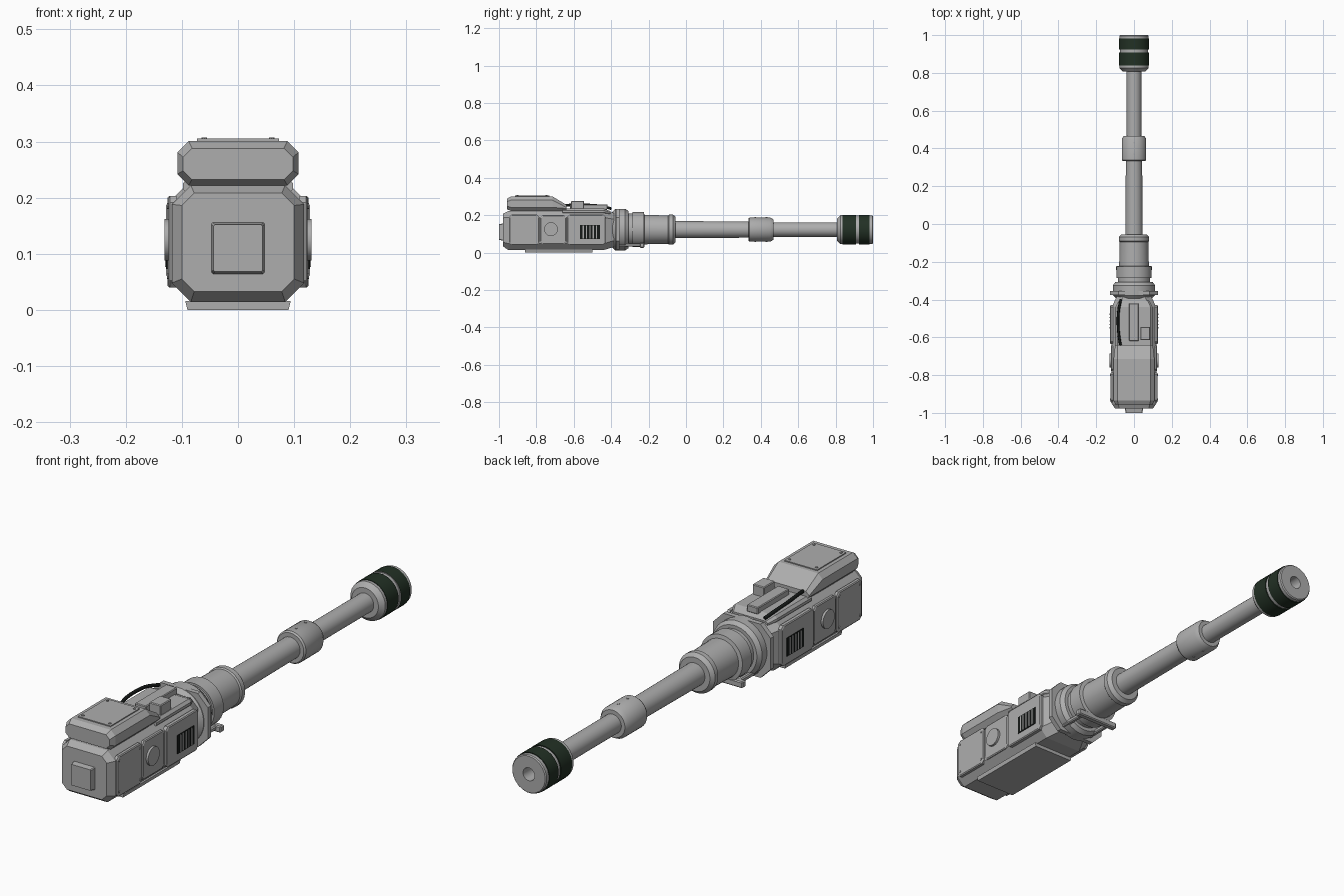
import bpy, bmesh, math
from mathutils import Vector

if "Cube" in bpy.data.objects:
    bpy.data.objects.remove(bpy.data.objects["Cube"])

AXIS_Z = 0.123


def material(name, rgb):
    m = bpy.data.materials.new(name)
    m.diffuse_color = (*rgb, 1)
    m.use_nodes = True
    m.node_tree.nodes["Principled BSDF"].inputs["Base Color"].default_value = m.diffuse_color
    return m


GREY = material("gunmetal grey", (0.42, 0.42, 0.42))
GREEN = material("dark green", (0.016, 0.03, 0.018))
BLACK = material("cable black", (0.008, 0.01, 0.009))


def finish(name, bm, mats=(GREY,), smooth=False):
    bmesh.ops.recalc_face_normals(bm, faces=bm.faces)
    me = bpy.data.meshes.new(name)
    bm.to_mesh(me)
    bm.free()
    ob = bpy.data.objects.new(name, me)
    bpy.context.collection.objects.link(ob)
    for m in mats:
        me.materials.append(m)
    if smooth:
        bpy.ops.object.select_all(action='DESELECT')
        ob.select_set(True)
        bpy.context.view_layer.objects.active = ob
        bpy.ops.object.shade_smooth_by_angle(angle=math.radians(32))
    return ob


def loft(name, rings, mat=GREY):
    """Skin equal-length rings of points and cap both ends."""
    bm = bmesh.new()
    loops = [[bm.verts.new(p) for p in r] for r in rings]
    n = len(loops[0])
    for a, b in zip(loops, loops[1:]):
        for i in range(n):
            j = (i + 1) % n
            bm.faces.new((a[i], a[j], b[j], b[i]))
    bm.faces.new(loops[0])
    bm.faces.new(loops[-1])
    return finish(name, bm, (mat,))


def octagon(y, w, z0, z1, c):
    """Chamfered rectangle in the xz plane."""
    return [(-w + c, y, z0), (w - c, y, z0), (w, y, z0 + c), (w, y, z1 - c),
            (w - c, y, z1), (-w + c, y, z1), (-w, y, z1 - c), (-w, y, z0 + c)]


def side_octagon(x, y0, y1, z0, z1, c):
    """Chamfered rectangle in the yz plane."""
    return [(x, y0 + c, z0), (x, y1 - c, z0), (x, y1, z0 + c), (x, y1, z1 - c),
            (x, y1 - c, z1), (x, y0 + c, z1), (x, y0, z1 - c), (x, y0, z0 + c)]


def box(name, lo, hi, mat=GREY, bevel=0.0):
    lo, hi = Vector(lo), Vector(hi)
    bm = bmesh.new()
    bmesh.ops.create_cube(bm, size=1)
    for v in bm.verts:
        v.co = Vector([(lo[i] + hi[i]) / 2 + v.co[i] * (hi[i] - lo[i]) for i in range(3)])
    if bevel:
        bmesh.ops.bevel(bm, geom=bm.edges[:], offset=bevel, segments=1, affect='EDGES')
    return finish(name, bm, (mat,))


def lathe(name, profile, sides=32, mats=(GREY,), pick=None):
    """Revolve (y, radius) points about the barrel axis."""
    bm = bmesh.new()
    loops = []
    for y, r in profile:
        loops.append([bm.verts.new((r * math.cos(t), y, AXIS_Z + r * math.sin(t)))
                      for t in (2 * math.pi * (i + .5) / sides for i in range(sides))])
    for k, (a, b) in enumerate(zip(loops, loops[1:])):
        for i in range(sides):
            j = (i + 1) % sides
            f = bm.faces.new((a[i], a[j], b[j], b[i]))
            f.material_index = pick(k) if pick else 0
    bm.faces.new(loops[0])
    f = bm.faces.new(loops[-1])
    f.material_index = pick(len(profile)) if pick else 0
    return finish(name, bm, mats, True)


def disc(name, pos, r, depth, axis='z', sides=16):
    bm = bmesh.new()
    bmesh.ops.create_cone(bm, cap_ends=True, segments=sides, radius1=r, radius2=r, depth=depth)
    for v in bm.verts:
        x, y, z = v.co
        v.co = Vector(pos) + (Vector((z, x, y)) if axis == 'x' else v.co)
    return finish(name, bm, smooth=True)


# Receiver body: chamfered front, neck at the rear
loft("receiver_body", [octagon(-0.978, 0.100, 0.033, 0.208, 0.022),
                       octagon(-0.950, 0.118, 0.014, 0.222, 0.034),
                       octagon(-0.440, 0.118, 0.014, 0.222, 0.034),
                       octagon(-0.385, 0.092, 0.030, 0.212, 0.034)])
loft("end_plate", [octagon(-1.0, 0.044, 0.068, 0.152, 0.003),
                   octagon(-0.970, 0.049, 0.063, 0.157, 0.003)])
loft("belly_plate", [[(-w, -0.86, z), (w, -0.86, z), (w, -0.50, z), (-w, -0.50, z)]
                     for z, w in ((0, 0.090), (0.016, 0.094))])

# Upper housing: side profile swept over three stages of width
sections = [octagon(-0.957, 0.098, 0.232, 0.288, 0.016), octagon(-0.935, 0.108, 0.222, 0.301, 0.020),
            octagon(-0.715, 0.108, 0.222, 0.301, 0.020), octagon(-0.640, 0.100, 0.222, 0.256, 0.014)]
loft("upper_housing", sections)
box("housing_lid", (-0.073, -0.915, 0.298), (0.073, -0.73, 0.305))
for sx in (-1, 1):
    for y in (-0.90, -0.745):
        disc("lid_bolt", (sx * 0.060, y, 0.305), 0.005, 0.005, sides=8)

# Rear deck with rail, small box and cable
loft("rear_deck", [octagon(-0.66, 0.098, 0.205, 0.236, 0.010), octagon(-0.44, 0.098, 0.205, 0.236, 0.010),
                   octagon(-0.405, 0.080, 0.200, 0.222, 0.008)])
box("deck_rail", (-0.026, -0.62, 0.23), (0.024, -0.42, 0.258), bevel=0.003)
box("deck_box", (0.034, -0.615, 0.23), (0.086, -0.545, 0.276), bevel=0.003)
cu = bpy.data.curves.new("deck_cable", 'CURVE')
cu.dimensions = '3D'
cu.bevel_depth = 0.007
cu.bevel_resolution = 2
sp = cu.splines.new('NURBS')
path = [(-0.068, -0.655, 0.25), (-0.079, -0.61, 0.258), (-0.086, -0.52, 0.255),
        (-0.082, -0.45, 0.25), (-0.070, -0.40, 0.235)]
sp.points.add(len(path) - 1)
for p, q in zip(sp.points, path):
    p.co = (*q, 1)
sp.use_endpoint_u = True
sp.order_u = 3
cu.materials.append(BLACK)
bpy.context.collection.objects.link(bpy.data.objects.new("deck_cable", cu))

for s, side in ((1, "right"), (-1, "left")):
    # Side armour panels
    for part, y0, y1, z0, z1, x in (("front_panel", -0.945, -0.785, 0.040, 0.203, 0.124),
                                    ("middle_panel", -0.780, -0.640, 0.046, 0.200, 0.122),
                                    ("vent_panel", -0.635, -0.430, 0.040, 0.203, 0.126)):
        loft(f"{side}_{part}", [side_octagon(s * 0.110, y0, y1, z0, z1, 0.012),
                                side_octagon(s * (x - .003), y0, y1, z0, z1, 0.012),
                                side_octagon(s * x, y0 + .004, y1 - .004, z0 + .004, z1 - .004, 0.012)])
    for y in (-0.93, -0.80):
        for z in (0.06, 0.185):
            disc(f"{side}_panel_bolt", (s * 0.1245, y, z), 0.005, 0.004, 'x', 8)
    disc(f"{side}_round_cap", (s * 0.124, -0.722, 0.125), 0.037, 0.014, 'x', 20)
    # Vent: dark plate crossed by slats
    box(f"{side}_vent", (min(s * .125, s * .128), -0.567, 0.073), (max(s * .125, s * .128), -0.460, 0.148), BLACK)
    for i in range(5):
        y = -0.567 + 0.107 * (i + 1) / 6
        box(f"{side}_vent_slat", (min(s * .125, s * .130), y - .003, 0.076),
            (max(s * .125, s * .130), y + .003, 0.145))
    # Rods of the bracket under the collar
    box(f"{side}_bracket_rod", (s * 0.066 - .009, -0.37, 0.032), (s * 0.066 + .009, -0.235, 0.050), bevel=0.004)
box("bracket_bar", (-0.095, -0.247, 0.026), (0.095, -0.222, 0.052), bevel=0.004)

# Collar flange and stepped mount
loft("collar_flange", [octagon(y, 0.128, 0.016, 0.232, 0.045) for y in (-0.375, -0.355)])
lathe("collar_mount", [(-0.395, 0.095), (-0.378, 0.112), (-0.325, 0.112), (-0.308, 0.100), (-0.308, 0.086),
                       (-0.285, 0.086), (-0.285, 0.094), (-0.225, 0.094), (-0.222, 0.079), (-0.095, 0.076),
                       (-0.090, 0.081), (-0.070, 0.081), (-0.055, 0.068), (-0.055, 0.045)])
# Barrel with mid sleeve
lathe("barrel", [(-0.08, 0.046), (0.40, 0.043), (0.40, 0.039), (0.83, 0.039)])
lathe("barrel_sleeve", [(0.333, 0.044), (0.333, 0.060), (0.340, 0.065), (0.450, 0.065),
                        (0.467, 0.055), (0.467, 0.039)])
for a in (0.5, 1.5):
    for y in (0.37, 0.43):
        disc("sleeve_pin", (0, y, AXIS_Z + (0.0645 if a < 1 else -0.0645)), 0.005, 0.004, sides=8)

# Muzzle: grey collars, two dark bands and a bore
lathe("muzzle", [(0.808, 0.038), (0.808, 0.060), (0.826, 0.078), (0.838, 0.078), (0.838, 0.080), (0.908, 0.080),
                 (0.908, 0.076), (0.924, 0.076), (0.924, 0.080), (0.982, 0.080), (0.982, 0.077), (0.996, 0.077),
                 (1.0, 0.073), (1.0, 0.026), (0.93, 0.024)], 24, (GREY, GREEN),
      lambda k: 1 if k in (3, 4, 5, 8, 9, 15) else 0)
